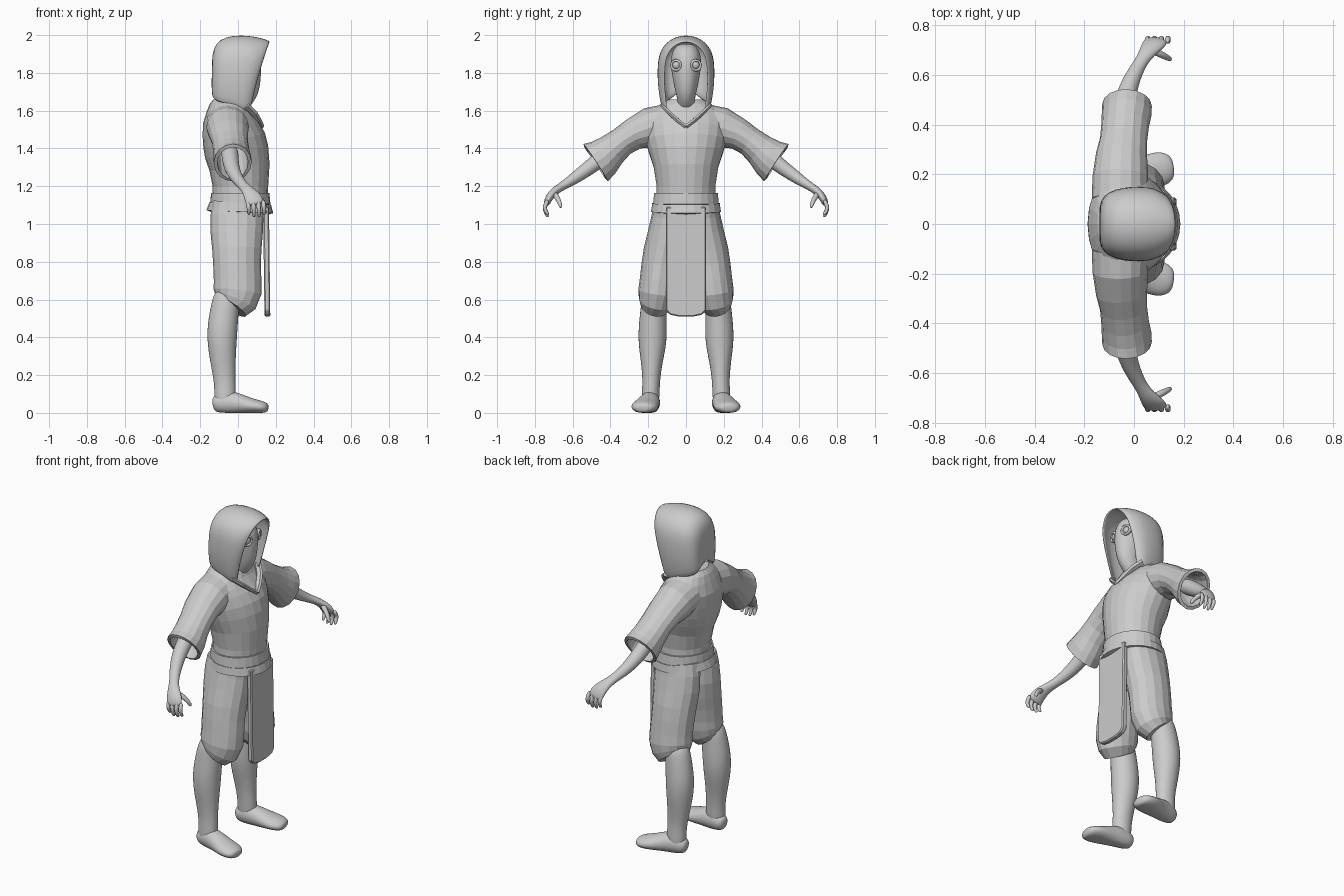
import bpy, bmesh, math
from mathutils import Vector


def finish(name, bm, mirror=False, sub=0, thick=0.0, smooth=False):
    bmesh.ops.recalc_face_normals(bm, faces=bm.faces)
    me = bpy.data.meshes.new(name)
    bm.to_mesh(me)
    bm.free()
    ob = bpy.data.objects.new(name, me)
    bpy.context.collection.objects.link(ob)
    for p in me.polygons:
        p.use_smooth = smooth
    if thick:
        m = ob.modifiers.new("Thickness", 'SOLIDIFY')
        m.thickness = thick
        m.offset = -1
    if sub:
        m = ob.modifiers.new("Subdivision", 'SUBSURF')
        m.levels = m.render_levels = sub
    if mirror:
        m = ob.modifiers.new("Mirror", 'MIRROR')
        m.use_axis = (False, True, False)
        m.use_mirror_merge = False
    return ob


def tube(name, rings, n=12, ref=(1, 0, 0), caps=True, **kw):
    """Loft ellipses (x, y, z, radius along ref, other radius) along a path."""
    bm = bmesh.new()
    pts = [Vector(r[:3]) for r in rings]
    loops = []
    for i, r in enumerate(rings):
        t = (pts[min(i + 1, len(pts) - 1)] - pts[max(i - 1, 0)]).normalized()
        u = Vector(ref)
        u = (u - t * u.dot(t)).normalized()
        v = t.cross(u)
        loops.append([bm.verts.new(pts[i] + u * r[3] * math.cos(a) + v * r[4] * math.sin(a))
                      for a in (2 * math.pi * k / n for k in range(n))])
    for a, b in zip(loops, loops[1:]):
        for k in range(n):
            bm.faces.new((a[k], a[(k + 1) % n], b[(k + 1) % n], b[k]))
    if caps:
        bm.faces.new(loops[0])
        bm.faces.new(loops[-1])
    return finish(name, bm, **kw)


SKIN = dict(sub=2, smooth=True)

# Tunic body
tube("tunic_body", [
    (.01, 0, 1.10, .145, .16), (.013, 0, 1.20, .147, .157), (.008, 0, 1.30, .16, .172),
    (-.007, 0, 1.38, .17, .198), (-.02, 0, 1.44, .168, .215), (-.037, 0, 1.50, .155, .225),
    (-.048, 0, 1.55, .139, .225), (-.05, 0, 1.60, .115, .185), (-.05, 0, 1.635, .10, .135),
    (-.05, 0, 1.66, .08, .09)], n=22)

# Wide sleeves
tube("sleeve", [
    (-.055, .10, 1.53, .115, .105), (-.055, .19, 1.51, .112, .107), (-.05, .28, 1.475, .103, .084),
    (-.042, .34, 1.435, .095, .078), (-.036, .395, 1.39, .096, .088), (-.03, .44, 1.35, .1, .105),
    (-.028, .478, 1.325, .1, .118)], n=16, caps=False, thick=.018, mirror=True)

# V-shaped neckline fold
tube("collar", [
    (.045, .125, 1.625, .02, .012), (.085, .085, 1.585, .02, .012),
    (.108, .04, 1.545, .02, .012), (.122, 0, 1.515, .018, .012)], n=6, mirror=True)

# Belt in two bands
tube("belt_upper", [(.012, 0, 1.105, .16, .175), (.012, 0, 1.165, .154, .17)],
     n=26, caps=False, thick=.02)
tube("belt_lower", [(.01, 0, 1.065, .177, .186), (.012, 0, 1.11, .163, .18)],
     n=26, caps=False, thick=.025)

# Baggy knee-length trousers
tube("trouser_leg", [
    (.005, .085, 1.10, .14, .085), (-.005, .09, 1.04, .14, .092), (-.007, .1, .95, .138, .102),
    (-.006, .117, .86, .13, .107), (-.005, .132, .78, .126, .104), (-.002, .143, .70, .126, .102),
    (-.003, .15, .64, .127, .103), (-.015, .157, .59, .115, .095), (-.035, .168, .56, .09, .075)],
    n=16, mirror=True)

# Front cloth panel with rounded lower corners
def panel(name, half, bottom, x0, x1):
    bm = bmesh.new()
    drop = [(-half, bottom + .035), (-half * .8, bottom + .01), (-half * .35, bottom),
            (half * .35, bottom), (half * .8, bottom + .01), (half, bottom + .035)]
    out = [(-half, 1.09)] + drop + [(half, 1.09)]
    def verts(x):
        return [bm.verts.new((x + (1.09 - z) * .012, y, z)) for y, z in out]
    a, b = verts(x0), verts(x1)
    bm.faces.new(a)
    bm.faces.new(b)
    for k in range(len(a)):
        j = (k + 1) % len(a)
        bm.faces.new((a[k], a[j], b[j], b[k]))
    ob = finish(name, bm)
    m = ob.modifiers.new("Bevel", 'BEVEL')
    m.width = .006


panel("front_panel", .107, .51, .133, .164)

# Calves and feet
tube("calf", [
    (-.05, .165, .66, .07, .065), (-.07, .172, .56, .078, .07), (-.083, .176, .45, .084, .079),
    (-.085, .178, .36, .08, .077), (-.078, .182, .25, .067, .056), (-.07, .184, .16, .058, .047),
    (-.068, .188, .09, .06, .05), (-.068, .19, .03, .055, .045)], mirror=True, **SKIN)
foot = tube("foot", [
    (-.135, .18, .045, .025, .03), (-.115, .182, .048, .045, .05), (-.06, .188, .057, .055, .065),
    (0, .198, .05, .06, .058), (.06, .212, .038, .072, .044), (.11, .222, .032, .074, .037),
    (.145, .228, .027, .058, .03), (.16, .23, .025, .03, .018)], ref=(0, 1, 0), mirror=True, **SKIN)
for v in foot.data.vertices:
    v.co.z = max(v.co.z, 0)

# Forearm running into the palm
tube("forearm", [
    (-.045, .36, 1.41, .05, .05), (-.042, .45, 1.345, .047, .046), (-.03, .53, 1.285, .042, .04),
    (-.002, .60, 1.235, .034, .032), (.03, .655, 1.2, .027, .023), (.055, .695, 1.175, .036, .023),
    (.08, .725, 1.14, .05, .022), (.09, .737, 1.11, .05, .018), (.092, .742, 1.10, .03, .01)],
    n=10, mirror=True, **SKIN)

# Curled fingers and thumb
for i in range(4):
    x, d = .052 + .027 * i, (.012, 0, 0, .01)[i]
    tube("finger", [
        (x, .73, 1.13, .012, .012), (x + .003, .748, 1.095, .013, .013),
        (x + .005, .748, 1.07 + d, .011, .011), (x + .006, .735, 1.045 + d, .01, .01),
        (x + .006, .728, 1.037 + d, .005, .005)], n=8, mirror=True, sub=1, smooth=True)
tube("thumb", [
    (.07, .70, 1.165, .016, .016), (.105, .685, 1.145, .016, .016), (.13, .672, 1.12, .013, .013),
    (.145, .664, 1.095, .011, .011), (.147, .662, 1.085, .005, .005)],
    n=8, ref=(0, 1, 0), mirror=True, sub=1, smooth=True)

# Head and neck
tube("head", [
    (-.03, 0, 1.55, .07, .075), (-.02, 0, 1.62, .058, .055), (.02, 0, 1.66, .06, .046),
    (.032, 0, 1.69, .078, .055), (.03, 0, 1.76, .094, .07), (.022, 0, 1.83, .104, .082),
    (.01, 0, 1.89, .1, .082), (0, 0, 1.935, .075, .062), (0, 0, 1.955, .03, .03)], n=16, **SKIN)

# Round goggle eyes: rim and lens
eye = Vector((.1, .052, 1.84))
out = Vector((1, .3, -.05)).normalized()
side = Vector((-.3, 1, 0)).normalized()
up = out.cross(side)
bm = bmesh.new()
N, M = 20, 8
grid = []
for i in range(N):
    a = 2 * math.pi * i / N
    r = side * math.cos(a) + up * math.sin(a)
    grid.append([bm.verts.new(eye + r * (.026 + .007 * math.cos(b)) + out * .011 * math.sin(b))
                 for b in (2 * math.pi * k / M for k in range(M))])
for i in range(N):
    for k in range(M):
        p, q = grid[i], grid[(i + 1) % N]
        bm.faces.new((p[k], q[k], q[(k + 1) % M], p[(k + 1) % M]))
finish("eye_rim", bm, mirror=True, smooth=True)
bm = bmesh.new()
bmesh.ops.create_uvsphere(bm, u_segments=16, v_segments=10, radius=.024)
bmesh.ops.translate(bm, verts=bm.verts, vec=eye - out * .012)
finish("eye_lens", bm, mirror=True, smooth=True)

# Hood: arches swept back to front (x at top, x at bottom, top z, bottom z, half width)
stations = [(-.138, -.14, 1.87, 1.70, .045), (-.13, -.14, 1.935, 1.66, .095),
            (-.095, -.11, 1.98, 1.645, .13), (-.03, -.06, 2.0, 1.63, .147),
            (.05, 0, 2.0, 1.61, .152), (.11, .045, 1.99, 1.595, .148), (.172, .07, 1.972, 1.59, .118)]
bm = bmesh.new()
arches = []
for xt, xb, zt, zb, w in stations:
    zm = zt - (zt - zb) * .42
    prof = [(w * .85, zb), (w * .95, (zb * 2 + zm) / 3), (w, (zb + zm * 2) / 3)]
    dome = [(w * math.cos(a), zm + (zt - zm) * math.sin(a) ** .85 if a else zm)
            for a in (math.pi * k / 10 for k in range(10))]
    dome.append((-w, zm))
    pts = prof + dome + [(-y, z) for y, z in reversed(prof)]
    arches.append([bm.verts.new((xb + (xt - xb) * ((z - zb) / (zt - zb)) ** 1.2, y, z))
                   for y, z in pts])
for a, b in zip(arches, arches[1:]):
    for k in range(len(a) - 1):
        bm.faces.new((a[k], a[k + 1], b[k + 1], b[k]))
bm.faces.new(arches[0])
hood = finish("hood", bm, thick=.014, sub=1, smooth=True)
